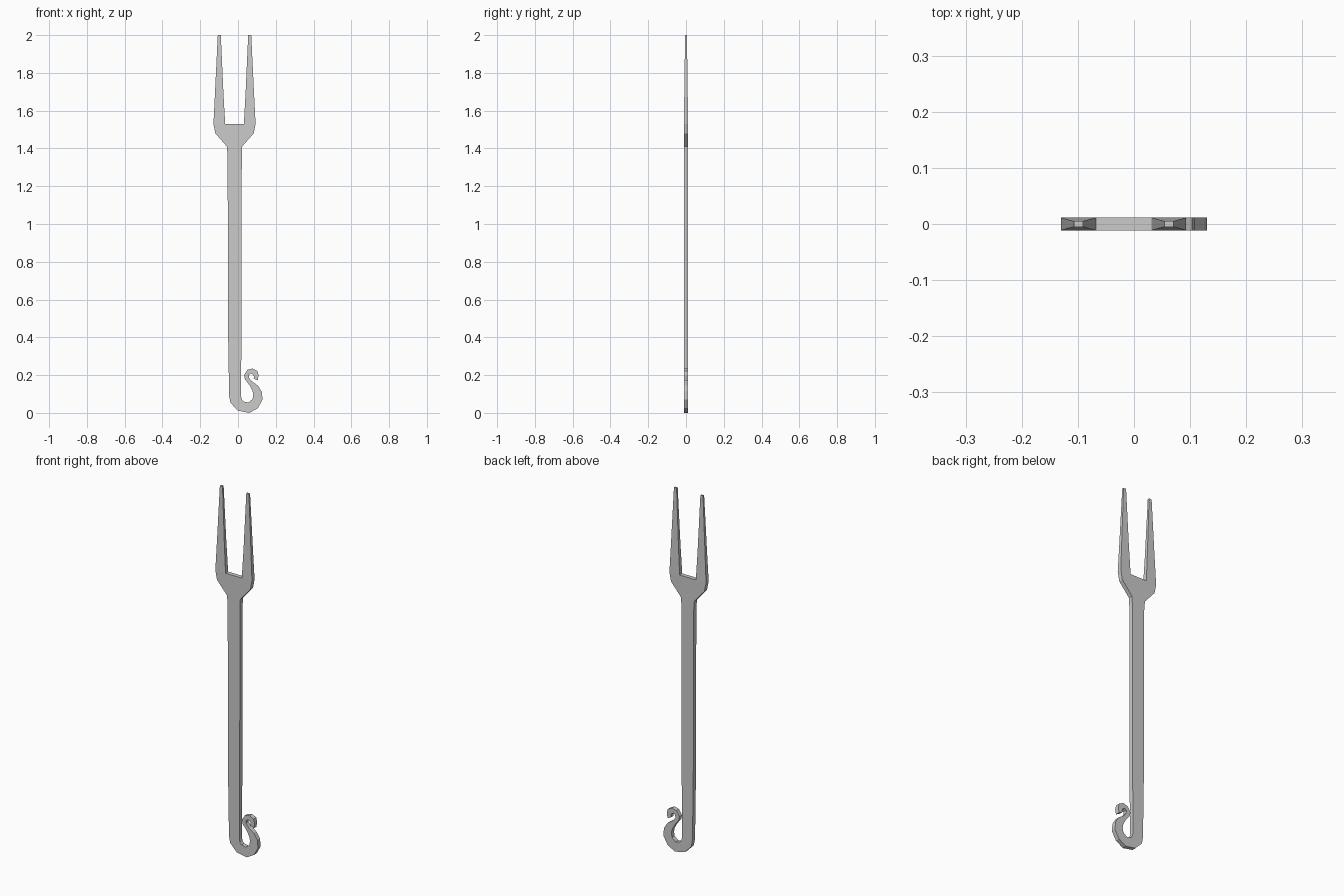
import bpy, bmesh

HALF = 0.0115   # half thickness of the flat bar
AXIS = -0.0185  # centre line of the shaft and fork


def strip(name, stations, origin_x=0.0):
    """Flat bar from stations (x1, z1, x2, z2, half thickness), open at the start,
    capped at the end; walls lying on the mirror plane are left out."""
    bm = bmesh.new()
    rings = []
    for x1, z1, x2, z2, t in stations:
        pts = [(x1, -t, z1), (x2, -t, z2), (x2, t, z2), (x1, t, z1)]
        rings.append([bm.verts.new((x - origin_x, y, z)) for x, y, z in pts])
    for a, b in zip(rings, rings[1:]):
        for i in range(4):
            j = (i + 1) % 4
            quad = [a[i], a[j], b[j], b[i]]
            if origin_x and all(abs(v.co.x) < 1e-6 for v in quad):
                continue
            bm.faces.new(quad)
    bm.faces.new(rings[-1])
    bmesh.ops.recalc_face_normals(bm, faces=bm.faces[:])
    mesh = bpy.data.meshes.new(name)
    bm.to_mesh(mesh)
    bm.free()
    ob = bpy.data.objects.new(name, mesh)
    ob.location.x = origin_x
    bpy.context.collection.objects.link(ob)
    return ob


# Shaft running down into the curled hook
shaft = [
    (-0.059, 1.41, 0.022, 1.41), (-0.055, 1.36, 0.020, 1.36),
    (-0.052, 0.40, 0.018, 0.40), (-0.047, 0.09, 0.016, 0.09),
    (-0.040, 0.053, 0.020, 0.072), (0.000, 0.012, 0.030, 0.060),
    (0.060, 0.000, 0.055, 0.055), (0.105, 0.025, 0.077, 0.073),
    (0.130, 0.070, 0.081, 0.095), (0.126, 0.112, 0.077, 0.117),
    (0.105, 0.145, 0.062, 0.145), (0.073, 0.167, 0.037, 0.177),
    (0.057, 0.187, 0.032, 0.200), (0.058, 0.202, 0.050, 0.228),
    (0.070, 0.209, 0.078, 0.235), (0.083, 0.200, 0.103, 0.222),
    (0.084, 0.190, 0.109, 0.200), (0.083, 0.182, 0.104, 0.172),
]
strip("shaft_and_hook", [s + (HALF,) for s in shaft])

# Fork head: left half with one tapering tine, mirrored across the shaft line
fork = strip("fork_head", [
    (-0.059, 1.41, AXIS, 1.41, HALF),
    (-0.120, 1.48, AXIS, 1.53, HALF),
    (-0.130, 1.53, -0.068, 1.53, HALF),
    (-0.122, 1.69, -0.077, 1.69, 0.009),
    (-0.107, 2.00, -0.091, 2.00, 0.005),
], AXIS)
mirror = fork.modifiers.new("mirror", 'MIRROR')
mirror.use_axis = (True, False, False)
